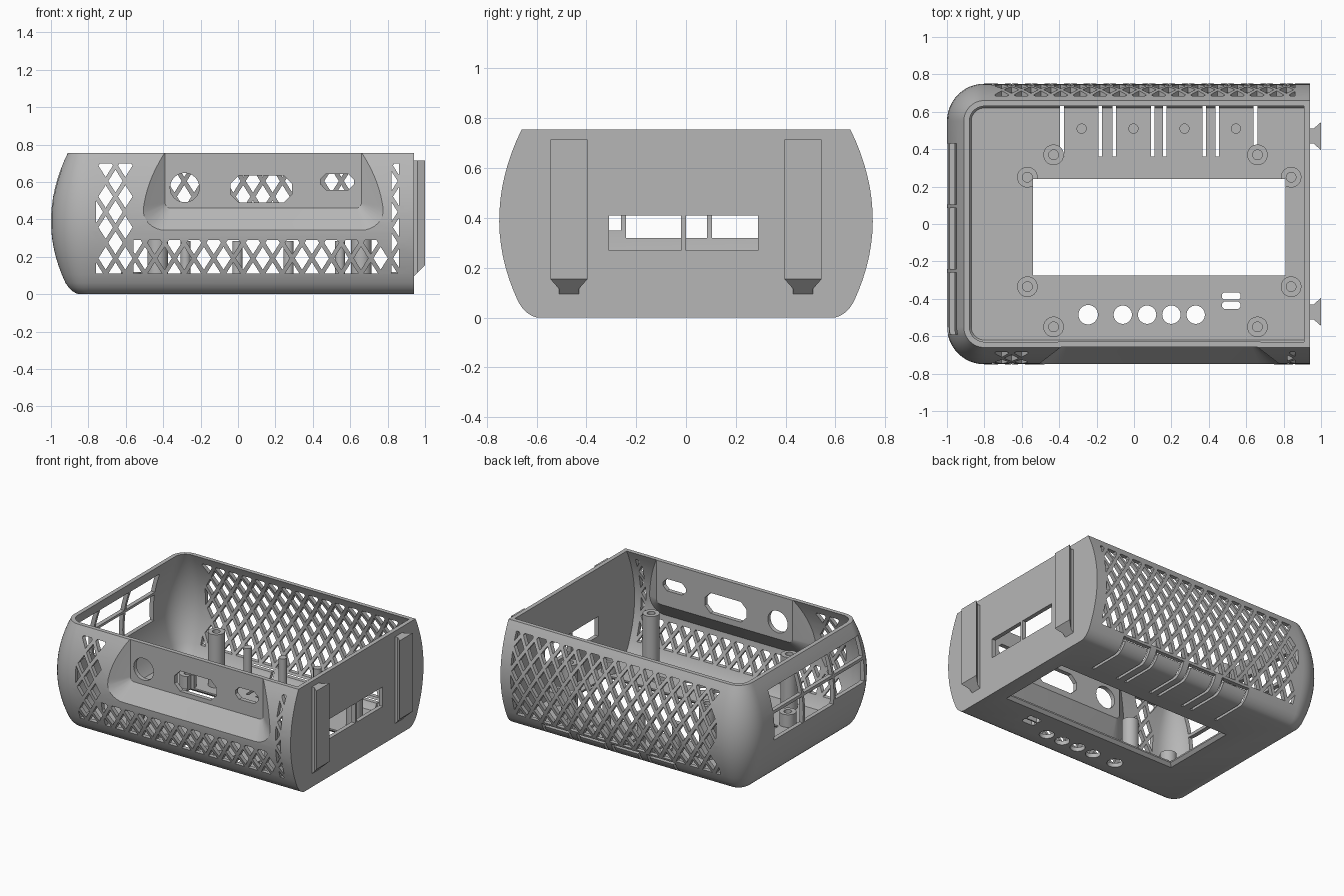
import bpy, bmesh, math
from mathutils import Vector

if "Cube" in bpy.data.objects:
    bpy.data.objects.remove(bpy.data.objects["Cube"])

grey = bpy.data.materials.new("warm_grey_plastic")
grey.diffuse_color = (0.47, 0.47, 0.47, 1)
grey.use_nodes = True
grey.node_tree.nodes["Principled BSDF"].inputs["Base Color"].default_value = grey.diffuse_color


def make(name, prisms):
    """One object from a list of lofts; each loft is a list of equal-length rings."""
    bm = bmesh.new()
    for rings in prisms:
        vs = [[bm.verts.new(p) for p in r] for r in rings]
        n = len(vs[0])
        for a, b in zip(vs, vs[1:]):
            for i in range(n):
                j = (i + 1) % n
                bm.faces.new((a[i], a[j], b[j], b[i]))
        bm.faces.new(vs[0][::-1])
        bm.faces.new(vs[-1])
    bmesh.ops.recalc_face_normals(bm, faces=bm.faces)
    me = bpy.data.meshes.new(name)
    bm.to_mesh(me)
    bm.free()
    me.materials.append(grey)
    ob = bpy.data.objects.new(name, me)
    bpy.context.collection.objects.link(ob)
    return ob


def activate(ob):
    bpy.ops.object.select_all(action='DESELECT')
    ob.select_set(True)
    bpy.context.view_layer.objects.active = ob


def cut(ob, cutter, keep=False):
    activate(ob)
    m = ob.modifiers.new("cut", 'BOOLEAN')
    m.operation, m.solver, m.object = 'DIFFERENCE', 'EXACT', cutter
    bpy.ops.object.modifier_apply(modifier=m.name)
    if not keep:
        bpy.data.objects.remove(cutter)


def box(x0, x1, y0, y1, z0, z1):
    return [[(x0, y0, z), (x1, y0, z), (x1, y1, z), (x0, y1, z)] for z in (z0, z1)]


def circle(cx, cy, r, n=32):
    return [(cx + r * math.cos(2 * math.pi * i / n), cy + r * math.sin(2 * math.pi * i / n)) for i in range(n)]


def chamfered(x0, x1, y0, y1, c):
    return [(x0 + c, y0), (x1 - c, y0), (x1, y0 + c), (x1, y1 - c),
            (x1 - c, y1), (x0 + c, y1), (x0, y1 - c), (x0, y0 + c)]


def along_y(poly, y0, y1):
    return [[(x, y, z) for x, z in poly] for y in (y0, y1)]


def along_z(poly, z0, z1):
    return [[(x, y, z) for x, y in poly] for z in (z0, z1)]


# Bulged shell profile: inset of the wall at each height
def inset(z):
    if z >= 0.39:
        return 0.09 * ((z - 0.39) / 0.365) ** 2
    return 0.078 * ((0.39 - z) / 0.33) ** 2


FOOT = [(0, 0.15), (0.006, 0.133), (0.016, 0.116), (0.034, 0.096)]
LEVELS = FOOT + [(z, inset(z)) for z in [0.06 + 0.0463 * i for i in range(15)] + [0.755]]


def shell_ring(z, d, xe):
    r, h = 0.2 - d, 0.75 - d
    pts = [(xe, h, z)]
    for cy, a0 in ((0.55, 90), (-0.55, 180)):
        for i in range(13):
            a = math.radians(a0 + 7.5 * i)
            pts.append((-0.8 + r * math.cos(a), cy + r * math.sin(a), z))
    return pts + [(xe, -h, z)]


# Scooped recess in the front wall
def recess(name, shift, grow, tmax):
    rings = []
    for t in (0, tmax):
        y = -0.658 + shift - 0.092 * t
        g, r = 0.12 * t + grow, 0.03 + 0.09 * t
        x0, x1, z0 = -0.39 - g, 0.66 + g, 0.46 - g
        ring = [(x0, y, 1.2)]
        for cx, a0 in ((x0 + r, 180), (x1 - r, 270)):
            for i in range(9):
                a = math.radians(a0 + 11.25 * i)
                ring.append((cx + r * math.cos(a), y, z0 + r + r * math.sin(a)))
        rings.append(ring + [(x1, y, 1.2)])
    return make(name, [rings])


body = make("case_shell", [[shell_ring(z, d, 0.94) for z, d in LEVELS]])
inner = [(0.03, 0.13)] + [(z, d + 0.03) for z, d in LEVELS[4:]] + [(0.9, 0.12)]
cavity = make("cavity", [[shell_ring(z, d, 0.91) for z, d in inner]])
cut(cavity, recess("recess_inner", 0.031, 0.012, 2.6))
cut(body, recess("recess_outer", 0, 0, 2.2))
cut(body, cavity)


# Diamond lattice vents, trimmed to rectangles
def clip(poly, axis, limit, sign):
    out = []
    for p, q in zip(poly, poly[1:] + poly[:1]):
        a, b = sign * (p[axis] - limit), sign * (q[axis] - limit)
        if a >= 0:
            out.append(p)
        if a * b < 0:
            out.append(p.lerp(q, a / (a - b)))
    return out


def lattice(region):
    PX, PZ, S = 0.105, 0.165, 0.37
    polys = []
    for j in range(-1, 10):
        for i in range(-1, 18):
            cx, cz = -0.76 + PX * (i + 0.5 * (j % 2)), 0.11 + PZ * 0.5 * j
            x0, x1, z0, z1 = region(cx)
            poly = [Vector((cx + PX * S * a, cz + PZ * S * b)) for a, b in ((1, 0), (0, 1), (-1, 0), (0, -1))]
            for axis, lim, sg in ((0, x0, 1), (0, x1, -1), (1, z0, 1), (1, z1, -1)):
                poly = clip(poly, axis, lim, sg) if poly else poly
            area = sum(p.x * q.y - q.x * p.y for p, q in zip(poly, poly[1:] + poly[:1])) if poly else 0
            if len(poly) > 2 and area > 2e-4:
                polys.append(poly)
    return polys


def front_region(cx):
    if cx < -0.55:
        return -0.76, -0.55, 0.11, 0.70
    if cx > 0.80:
        return 0.82, 0.86, 0.11, 0.70
    return -0.56, 0.82, 0.11, 0.29


vents = [along_y(p, 0.5, 0.9) for p in lattice(lambda cx: (-0.76, 0.86, 0.11, 0.70))]
vents += [along_y(p, -0.9, -0.5) for p in lattice(front_region)]
cut(body, make("vents", vents))

# Connector holes in the front panel
ports = [circle(-0.285, 0.57, 0.078), chamfered(-0.04, 0.29, 0.49, 0.635, 0.045),
         chamfered(0.44, 0.62, 0.558, 0.643, 0.03)]
cut(body, make("ports", [along_y(p, -0.8, -0.55) for p in ports]))

# Left wall window panes and right wall slots
panes = []
for y0, y1, z0 in ((-0.59, -0.26, 0.35), (-0.24, 0.085, 0.32), (0.105, 0.43, 0.32)):
    for a, b in ((z0, 0.505), (0.525, 0.665)):
        panes.append(box(-1.1, -0.8, y0, y1, a, b))
panes += [box(0.85, 1.0, y0, y1, 0.27, 0.41) for y0, y1 in ((-0.31, -0.02), (0, 0.29))]
cut(body, make("panes", panes))

# Floor: display window with bevelled lip, buttons and small slots
window = make("window", [[[(x, y, z) for x, y in ((-0.54 - g, -0.275 - g), (0.81 + g, -0.275 - g),
              (0.81 + g, 0.24 + g), (-0.54 - g, 0.24 + g))] for z, g in ((-0.01, 0.03), (0.02, 0), (0.3, 0))]])
cut(body, window, keep=True)
floor = [circle(x, -0.485, r) for x, r in ((-0.245, 0.052), (-0.06, 0.049), (0.07, 0.049), (0.2, 0.049), (0.33, 0.049))]
floor += [chamfered(0.47, 0.57, y, y + 0.04, 0.012) for y in (-0.455, -0.405)]
cut(body, make("floor_holes", [along_z(p, -0.1, 0.1) for p in floor]))

# Flexible tabs around the lower back edge
TABS = [(-0.385, -0.18), (-0.105, 0.10), (0.165, 0.375), (0.445, 0.65)]
cut(body, make("tab_sides", [box(x - 0.01, x + 0.01, 0.36, 0.85, -0.1, 0.095) for t in TABS for x in t]))
cut(body, make("tab_ends", [box(a - 0.009, b + 0.009, 0.6, 0.86, 0.075, 0.094) for a, b in TABS]))


# Screw posts: solid cylinder with blind bore
def post(name, x, y, r, top, bore):
    rings = [[(px, py, z) for px, py in circle(x, y, rad)]
             for rad, z in ((r, 0.02), (r, top), (bore, top), (bore, 0.031))]
    return make(name, [rings])


parts = [body]
for x in (-0.43, 0.66):
    for y in (-0.55, 0.37):
        parts.append(post("board_post", x, y, 0.055, 0.41, 0.026))
for x in (-0.57, 0.84):
    for y in (-0.335, 0.25):
        p = post("display_post", x, y, 0.055, 0.12, 0.026)
        if y > 0:
            cut(p, window, keep=True)
        parts.append(p)
bpy.data.objects.remove(window)

# Push pins on the tabs
parts.append(make("push_pins", [along_z(circle(x, 0.51, 0.027, 24), 0.02, 0.285) for x in (-0.28, -0.003, 0.27, 0.545)]))

# Dovetail mounting rails on the right wall
SECTION = [(0.935, 0.04), (0.96, 0.04), (1.0, 0.075)]
for cy in (-0.47, 0.47):
    half = [(x, cy - w) for x, w in SECTION] + [(x, cy + w) for x, w in SECTION[::-1]]
    parts.append(make("mounting_rail", [[[(x, y, 0.095 + (x - 0.94)) for x, y in half], [(x, y, 0.715) for x, y in half]]]))

for ob in parts:
    activate(ob)
    bpy.ops.object.shade_smooth_by_angle(angle=math.radians(28))
